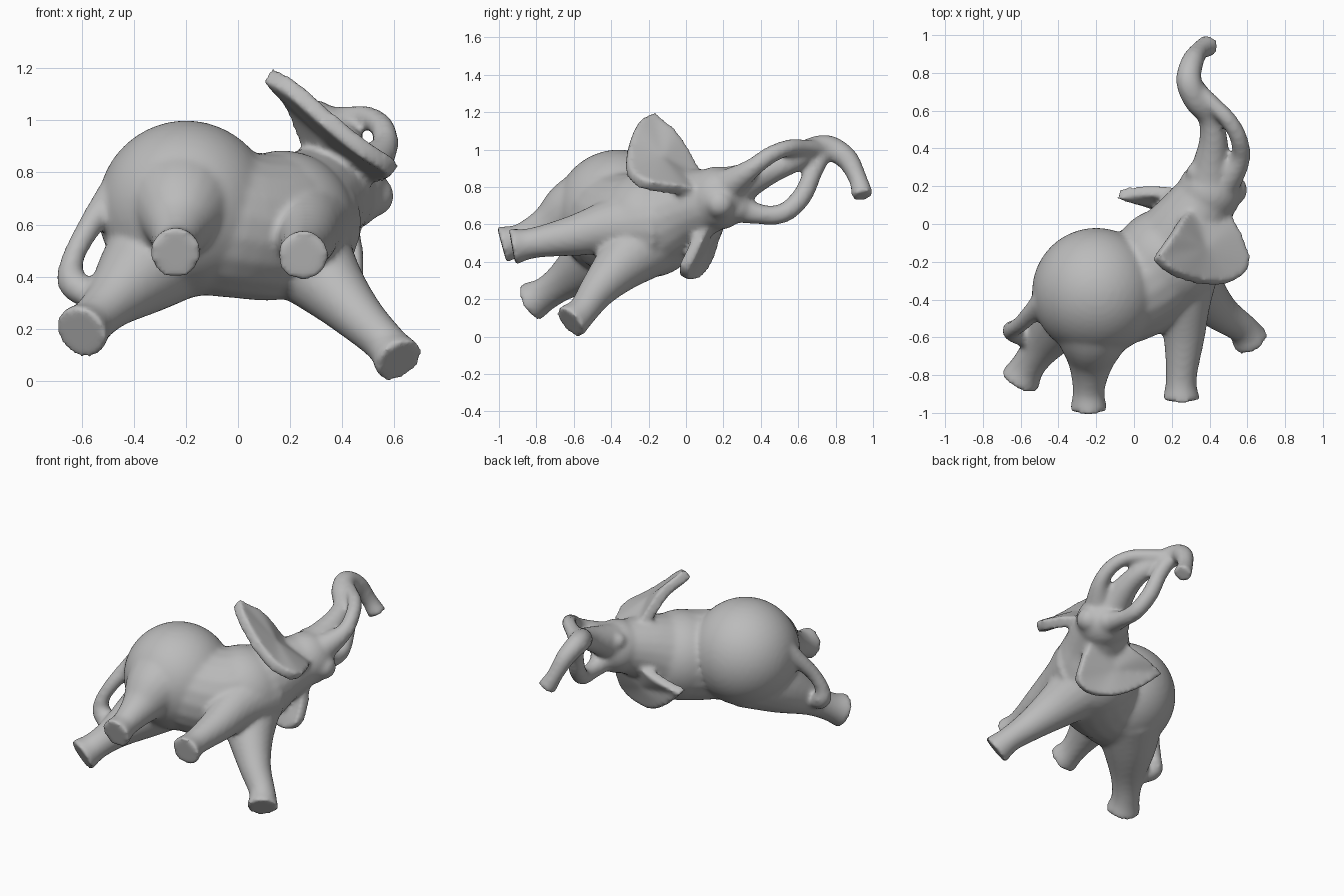
import bpy, bmesh, math
from mathutils import Vector

grey = bpy.data.materials.new("clay_grey")
grey.diffuse_color = (0.5, 0.5, 0.5, 1)
bm = bmesh.new()


def spline(pts, steps=6):
    """Catmull-Rom samples through (x, y, z, radius) points."""
    p = [Vector(q) for q in pts]
    p = [2 * p[0] - p[1]] + p + [2 * p[-1] - p[-2]]
    out = []
    for a, b, c, d in zip(p, p[1:], p[2:], p[3:]):
        for i in range(steps):
            t = i / steps
            out.append(0.5 * (2 * b + (c - a) * t + (2 * a - 5 * b + 4 * c - d) * t * t
                              + (3 * b - a - 3 * c + d) * t ** 3))
    return out + [p[-2]]


def tube(pts, sides=20):
    """Closed tapered tube with flat ends."""
    s = spline(pts)
    rings = []
    side = None
    for i, q in enumerate(s):
        d = (s[min(i + 1, len(s) - 1)] - s[max(i - 1, 0)]).to_3d().normalized()
        side = d.orthogonal() if side is None else side - d * side.dot(d)
        side.normalize()
        up = d.cross(side)
        rings.append([bm.verts.new(q.to_3d() + q.w * (side * math.cos(a) + up * math.sin(a)))
                      for a in (2 * math.pi * k / sides for k in range(sides))])
    for r, n in zip(rings, rings[1:]):
        for k in range(sides):
            j = (k + 1) % sides
            bm.faces.new((r[k], r[j], n[j], n[k]))
    bm.faces.new(rings[0][::-1])
    bm.faces.new(rings[-1])


def ball(x, y, z, r, scale=(1, 1, 1)):
    v = bmesh.ops.create_icosphere(bm, subdivisions=4, radius=r)["verts"]
    bmesh.ops.scale(bm, vec=scale, verts=v)
    bmesh.ops.translate(bm, vec=(x, y, z), verts=v)


def ear(outline, thick):
    """Thin closed flap from a rounded outline."""
    p = [Vector(q) for q in outline]
    c = sum(p, Vector()) / len(p)
    n = sum(((a - c).cross(b - c) for a, b in zip(p, p[1:] + p[:1])), Vector()).normalized()
    loop = [q.to_3d() for q in spline([(*q, 0) for q in p + p[:1]], 4)[:-1]]
    h = n * thick / 2
    a = [bm.verts.new(q + h) for q in loop]
    b = [bm.verts.new(q - h) for q in loop]
    ca, cb = bm.verts.new(c + h), bm.verts.new(c - h)
    for i in range(len(loop)):
        j = (i + 1) % len(loop)
        bm.faces.new((ca, a[i], a[j]))
        bm.faces.new((cb, b[j], b[i]))
        bm.faces.new((a[i], b[i], b[j], a[j]))


# torso, neck and head
ball(-0.2, -0.36, 0.66, 0.34)
ball(0.17, -0.2, 0.6, 0.285)
ball(0.4, 0.17, 0.74, 0.17)
tube([(-0.2, -0.36, 0.65, 0.32), (0, -0.33, 0.6, 0.285), (0.17, -0.2, 0.6, 0.28),
      (0.3, 0.0, 0.69, 0.21), (0.4, 0.17, 0.74, 0.16)])
# cheek and brow bumps
ball(0.52, 0.18, 0.71, 0.08)
ball(0.33, 0.27, 0.83, 0.055)
ball(0.44, 0.27, 0.69, 0.08)

# legs, hip to foot
tube([(-0.25, -0.35, 0.53, 0.23), (-0.38, -0.5, 0.41, 0.17), (-0.49, -0.65, 0.3, 0.105),
      (-0.56, -0.75, 0.23, 0.09), (-0.605, -0.83, 0.185, 0.11)])
tube([(-0.21, -0.42, 0.68, 0.3), (-0.22, -0.6, 0.65, 0.2), (-0.23, -0.74, 0.58, 0.12),
      (-0.24, -0.88, 0.52, 0.085), (-0.24, -0.985, 0.49, 0.1)])
tube([(0.24, -0.2, 0.6, 0.24), (0.26, -0.42, 0.58, 0.15), (0.265, -0.6, 0.54, 0.11),
      (0.25, -0.82, 0.5, 0.082), (0.25, -0.93, 0.48, 0.1)])
tube([(0.24, -0.22, 0.5, 0.2), (0.35, -0.36, 0.37, 0.14), (0.46, -0.47, 0.25, 0.1),
      (0.57, -0.55, 0.14, 0.082), (0.62, -0.62, 0.075, 0.1)])

# tail curling back onto the leg
tube([(-0.4, -0.35, 0.78, 0.1), (-0.5, -0.43, 0.69, 0.06), (-0.59, -0.52, 0.56, 0.045),
      (-0.64, -0.56, 0.45, 0.045), (-0.63, -0.57, 0.37, 0.06), (-0.53, -0.62, 0.31, 0.05)])

# trunk
tube([(0.4, 0.18, 0.76, 0.15), (0.41, 0.32, 0.83, 0.1), (0.42, 0.45, 0.89, 0.075),
      (0.4, 0.57, 0.94, 0.065), (0.33, 0.66, 0.99, 0.07), (0.29, 0.76, 1.01, 0.068),
      (0.31, 0.86, 0.95, 0.06), (0.35, 0.92, 0.84, 0.05), (0.395, 0.945, 0.75, 0.06)])
# tusks meeting the trunk
tube([(0.46, 0.2, 0.79, 0.1), (0.56, 0.34, 0.89, 0.055), (0.555, 0.45, 0.97, 0.047),
      (0.5, 0.55, 1.01, 0.045), (0.42, 0.63, 1.01, 0.045), (0.33, 0.71, 1.0, 0.05)])
tube([(0.42, 0.24, 0.7, 0.09), (0.43, 0.39, 0.655, 0.055), (0.42, 0.52, 0.66, 0.053),
      (0.39, 0.62, 0.75, 0.053), (0.36, 0.68, 0.88, 0.05), (0.32, 0.73, 0.98, 0.05)])

# ears
ear([(0.11, -0.18, 1.18), (0.2, -0.26, 1.13), (0.35, -0.31, 1.0), (0.5, -0.31, 0.88),
     (0.6, -0.22, 0.81), (0.54, -0.03, 0.78), (0.45, 0.08, 0.76), (0.3, 0.08, 0.84),
     (0.2, -0.05, 1.07)], 0.07)
ear([(-0.09, 0.16, 0.55), (0.05, 0.12, 0.42), (0.2, 0.06, 0.33), (0.35, 0.0, 0.31),
     (0.46, -0.01, 0.36), (0.48, 0.03, 0.45), (0.45, 0.1, 0.6), (0.3, 0.14, 0.67),
     (0.1, 0.18, 0.61)], 0.065)

# blend all parts into one smooth skin
bmesh.ops.recalc_face_normals(bm, faces=bm.faces)
mesh = bpy.data.meshes.new("elephant")
bm.to_mesh(mesh)
bm.free()
mesh.materials.append(grey)
obj = bpy.data.objects.new("elephant", mesh)
bpy.context.collection.objects.link(obj)
remesh = obj.modifiers.new("skin", "REMESH")
remesh.mode = 'VOXEL'
remesh.voxel_size = 0.015
remesh.use_smooth_shade = True
smooth = obj.modifiers.new("soften", "SMOOTH")
smooth.factor = 0.5
smooth.iterations = 8
